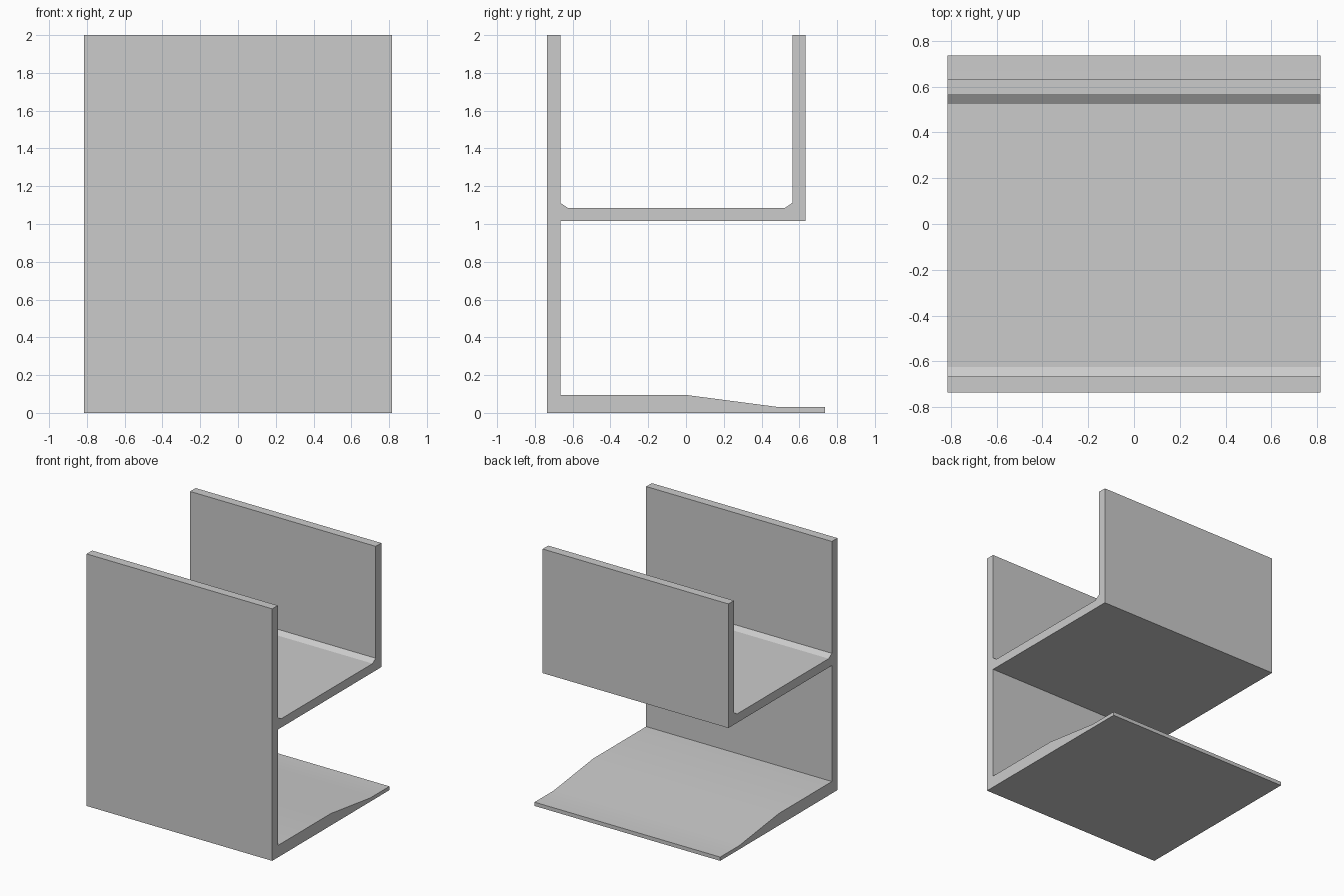
import bpy
import bmesh
import math
from mathutils import Vector

cube = bpy.data.objects.get("Cube")
if cube:
    bpy.data.objects.remove(cube, do_unlink=True)

HALF_WIDTH = 0.815

# Plain grey for the whole piece
grey = bpy.data.materials.new("light_grey")
grey.use_nodes = True
colour = (0.6, 0.6, 0.6, 1)
grey.diffuse_color = colour
grey.node_tree.nodes["Principled BSDF"].inputs["Base Color"].default_value = colour

# Side outline (y, z) of the folded holder
outline = [
    # foot with a tapered toe
    (-0.735, 0), (0.735, 0), (0.735, 0.03), (0.495, 0.03), (0, 0.095), (-0.665, 0.095),
    # underside of the tray and its rear lip
    (-0.665, 1.015), (0.633, 1.015), (0.633, 2), (0.563, 2),
    # tray floor with chamfered inner corners
    (0.563, 1.112), (0.523, 1.085), (-0.625, 1.085), (-0.665, 1.112),
    # top of the front wall
    (-0.665, 2), (-0.735, 2),
]

# Extrude the outline across the full width
bm = bmesh.new()
side = bm.faces.new([bm.verts.new((-HALF_WIDTH, y, z)) for y, z in outline])
extruded = bmesh.ops.extrude_face_region(bm, geom=[side])["geom"]
moved = [v for v in extruded if isinstance(v, bmesh.types.BMVert)]
bmesh.ops.translate(bm, verts=moved, vec=Vector((2 * HALF_WIDTH, 0, 0)))
bmesh.ops.recalc_face_normals(bm, faces=bm.faces)

mesh = bpy.data.meshes.new("two_level_holder")
bm.to_mesh(mesh)
bm.free()
mesh.materials.append(grey)
holder = bpy.data.objects.new("two_level_holder", mesh)
bpy.context.collection.objects.link(holder)

# Soften only the shallow folds of the foot
bpy.ops.object.select_all(action="DESELECT")
holder.select_set(True)
bpy.context.view_layer.objects.active = holder
bpy.ops.object.shade_smooth_by_angle(angle=math.radians(25))
